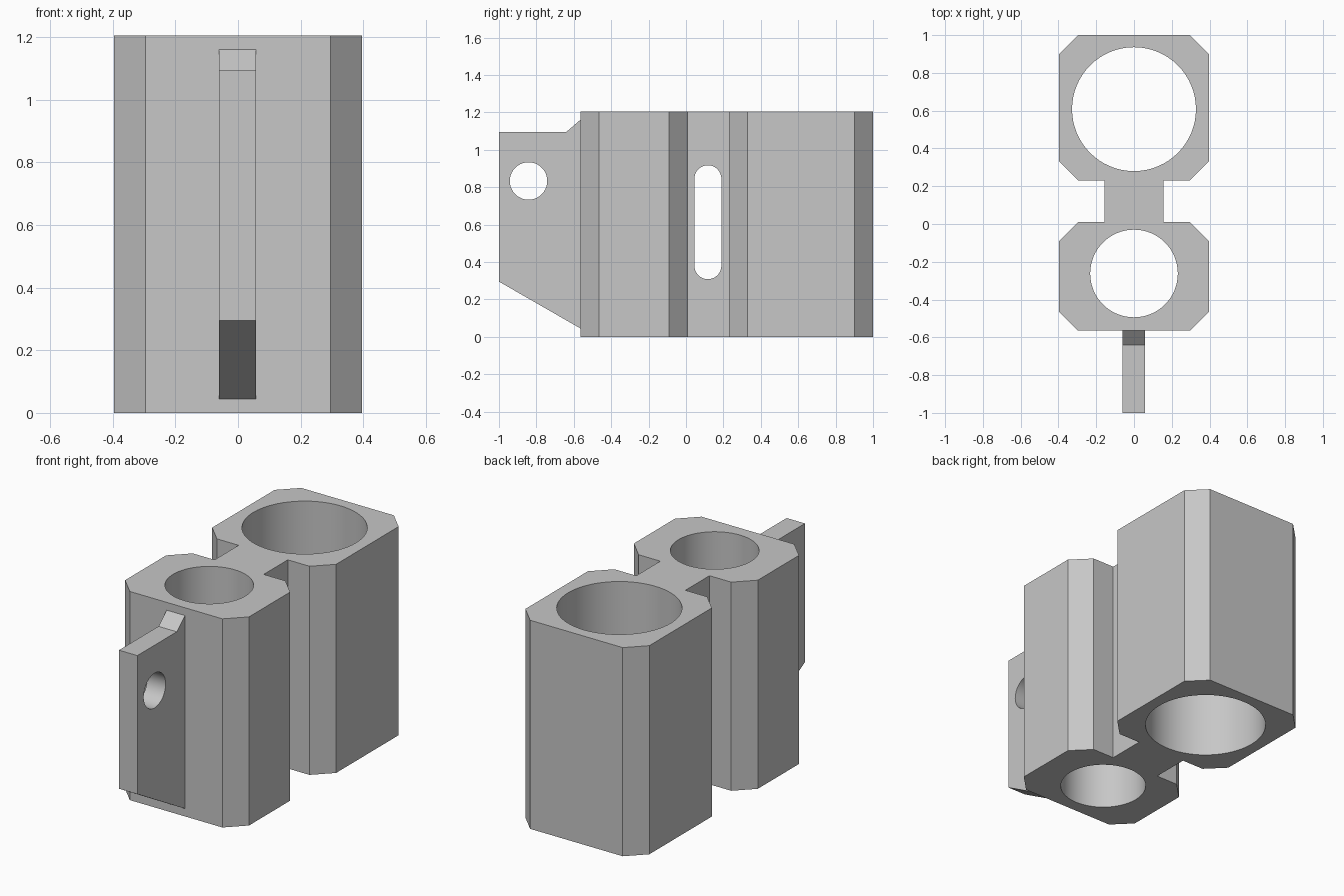
import bpy, bmesh
from math import sin, cos, pi, radians
from mathutils import Vector

cube = bpy.data.objects.get("Cube")
if cube:
    bpy.data.objects.remove(cube, do_unlink=True)

grey = bpy.data.materials.new("plain grey")
grey.use_nodes = True
colour = (0.57, 0.57, 0.57, 1)
grey.diffuse_color = colour
grey.node_tree.nodes["Principled BSDF"].inputs["Base Color"].default_value = colour


def prism(name, outline, axis, low, high):
    """Extrude a 2D outline along z (outline in x, y) or x (outline in y, z)."""
    bm = bmesh.new()
    place = (lambda a, b: (a, b, low)) if axis == "z" else (lambda a, b: (low, a, b))
    face = bm.faces.new([bm.verts.new(place(a, b)) for a, b in outline])
    top = bmesh.ops.extrude_face_region(bm, geom=[face])["geom"]
    shift = Vector((0, 0, high - low)) if axis == "z" else Vector((high - low, 0, 0))
    bmesh.ops.translate(bm, vec=shift, verts=[v for v in top if isinstance(v, bmesh.types.BMVert)])
    bmesh.ops.recalc_face_normals(bm, faces=bm.faces)
    mesh = bpy.data.meshes.new(name)
    bm.to_mesh(mesh)
    bm.free()
    mesh.materials.append(grey)
    obj = bpy.data.objects.new(name, mesh)
    bpy.context.collection.objects.link(obj)
    return obj


def arc(a, b, radius, start, sweep, steps):
    return [(a + radius * cos(start + sweep * i / steps),
             b + radius * sin(start + sweep * i / steps)) for i in range(steps)]


def circle(a, b, radius):
    return arc(a, b, radius, 0, 2 * pi, 64)


def cut(target, cutter):
    cutter.hide_render = True
    mod = target.modifiers.new("cut", "BOOLEAN")
    mod.operation, mod.solver, mod.object = "DIFFERENCE", "EXACT", cutter
    select(target)
    bpy.ops.object.modifier_apply(modifier=mod.name)
    bpy.data.objects.remove(cutter, do_unlink=True)


def select(obj):
    bpy.ops.object.select_all(action="DESELECT")
    obj.select_set(True)
    bpy.context.view_layer.objects.active = obj


# Twin sleeve body: one side of the outline, front to back, then mirrored
HEIGHT, WIDE, FLAT, WEB = 1.205, 0.396, 0.296, 0.157
side = [(FLAT, -0.565), (WIDE, -0.465), (WIDE, -0.09), (FLAT, 0.01), (WEB, 0.01),
        (WEB, 0.23), (FLAT, 0.23), (WIDE, 0.33), (WIDE, 0.9), (FLAT, 1.0)]
body = prism("twin_sleeve_body", side + [(-x, y) for x, y in reversed(side)], "z", 0, HEIGHT)

# Vertical bores, small in front and large behind
for y, radius in ((-0.262, 0.232), (0.608, 0.328)):
    cut(body, prism("bore_cutter", circle(0, y, radius), "z", -0.1, HEIGHT + 0.1))

# Rounded slot through the connecting web
SLOT_Y, SLOT_R = 0.117, 0.072
slot = arc(SLOT_Y, 0.845, SLOT_R, 0, pi, 24) + [(SLOT_Y - SLOT_R, 0.845)]
slot += arc(SLOT_Y, 0.38, SLOT_R, pi, pi, 24) + [(SLOT_Y + SLOT_R, 0.38)]
cut(body, prism("slot_cutter", slot, "x", -0.5, 0.5))

# Front fin with a round hole
fin = prism("front_fin", [(-0.565, 0.045), (-1, 0.295), (-1, 1.095), (-0.64, 1.095), (-0.565, 1.16)],
            "x", -0.06, 0.057)
cut(fin, prism("fin_hole_cutter", circle(-0.842, 0.833, 0.1), "x", -0.2, 0.2))

for part in (body, fin):
    select(part)
    bpy.ops.object.shade_smooth_by_angle(angle=radians(30))
